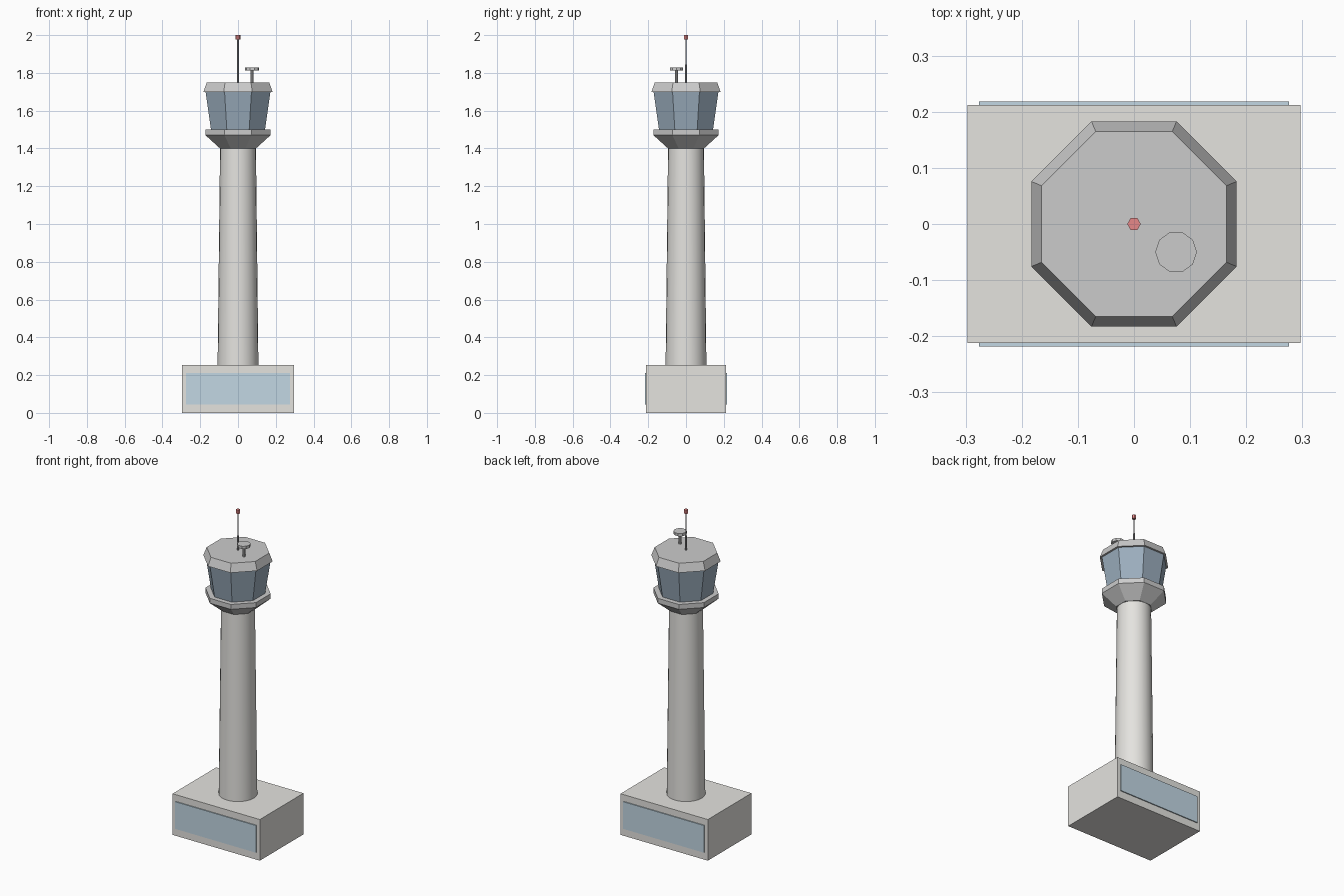
import bpy, bmesh, math

if "Cube" in bpy.data.objects:
    bpy.data.objects.remove(bpy.data.objects["Cube"])


def material(name, rgb):
    m = bpy.data.materials.new(name)
    m.diffuse_color = (*rgb, 1)
    m.use_nodes = True
    m.node_tree.nodes["Principled BSDF"].inputs["Base Color"].default_value = m.diffuse_color
    return m


CONCRETE = material("concrete", (0.78, 0.77, 0.74))
ROOF = material("roof_grey", (0.68, 0.68, 0.68))
GLASS = material("cab_glass", (0.33, 0.42, 0.51))
WINDOW = material("window_blue", (0.54, 0.68, 0.77))
METAL = material("dark_metal", (0.35, 0.35, 0.37))
RED = material("beacon_red", (0.8, 0.25, 0.25))


def finish(name, bm, mat):
    bmesh.ops.recalc_face_normals(bm, faces=bm.faces)
    me = bpy.data.meshes.new(name)
    bm.to_mesh(me)
    bm.free()
    me.materials.append(mat)
    ob = bpy.data.objects.new(name, me)
    bpy.context.collection.objects.link(ob)
    return ob


def box(name, x, y, z0, z1, mat, cy=0):
    bm = bmesh.new()
    bmesh.ops.create_cube(bm, size=1)
    for v in bm.verts:
        v.co = (v.co.x * 2 * x, v.co.y * 2 * y + cy, z0 + (v.co.z + 0.5) * (z1 - z0))
    return finish(name, bm, mat)


def lathe(name, profile, sides, mat, at=(0, 0), turn=0.0, smooth=False):
    """Stack of polygon rings from (radius, z) pairs, capped at both ends."""
    bm = bmesh.new()
    angles = [turn + math.tau * i / sides for i in range(sides)]
    rings = [[bm.verts.new((at[0] + r * math.cos(a), at[1] + r * math.sin(a), z))
              for a in angles] for r, z in profile]
    for lo, hi in zip(rings, rings[1:]):
        for i in range(sides):
            j = (i + 1) % sides
            bm.faces.new((lo[i], lo[j], hi[j], hi[i]))
    bm.faces.new(rings[0])
    bm.faces.new(rings[-1])
    ob = finish(name, bm, mat)
    if smooth:
        bpy.ops.object.select_all(action='DESELECT')
        bpy.context.view_layer.objects.active = ob
        ob.select_set(True)
        bpy.ops.object.shade_smooth_by_angle(angle=math.radians(40))
    return ob


def octagon(name, profile, mat):
    """Octagon with flats on the axes; profile gives flat-to-centre distances."""
    k = 1 / math.cos(math.pi / 8)
    return lathe(name, [(a * k, z) for a, z in profile], 8, mat, turn=math.pi / 8)


# Base building with a long window front and back
box("base_building", 0.297, 0.212, 0, 0.253, CONCRETE)
for side, s in (("front", -1), ("back", 1)):
    box(side + "_window", 0.276, 0.006, 0.045, 0.212, WINDOW, cy=s * 0.212)

# Tapered shaft
lathe("shaft", [(0.108, 0.253), (0.095, 1.40)], 24, CONCRETE, smooth=True)

# Control cab: flared deck, glazing, roof
octagon("flared_deck", [(0.095, 1.40), (0.172, 1.47), (0.172, 1.50)], ROOF)
octagon("cab_glazing", [(0.143, 1.50), (0.172, 1.702)], GLASS)
octagon("cab_roof", [(0.183, 1.70), (0.165, 1.75)], ROOF)

# Radar dish on its post
lathe("radar_post", [(0.008, 1.75), (0.008, 1.814)], 8, ROOF, at=(0.075, -0.05))
lathe("radar_disc", [(0.037, 1.812), (0.037, 1.829)], 10, ROOF, at=(0.075, -0.05))

# Antenna mast with beacon
lathe("antenna_mast", [(0.005, 1.75), (0.004, 1.98)], 6, METAL)
lathe("beacon", [(0.012, 1.977), (0.012, 2.0)], 6, RED)
